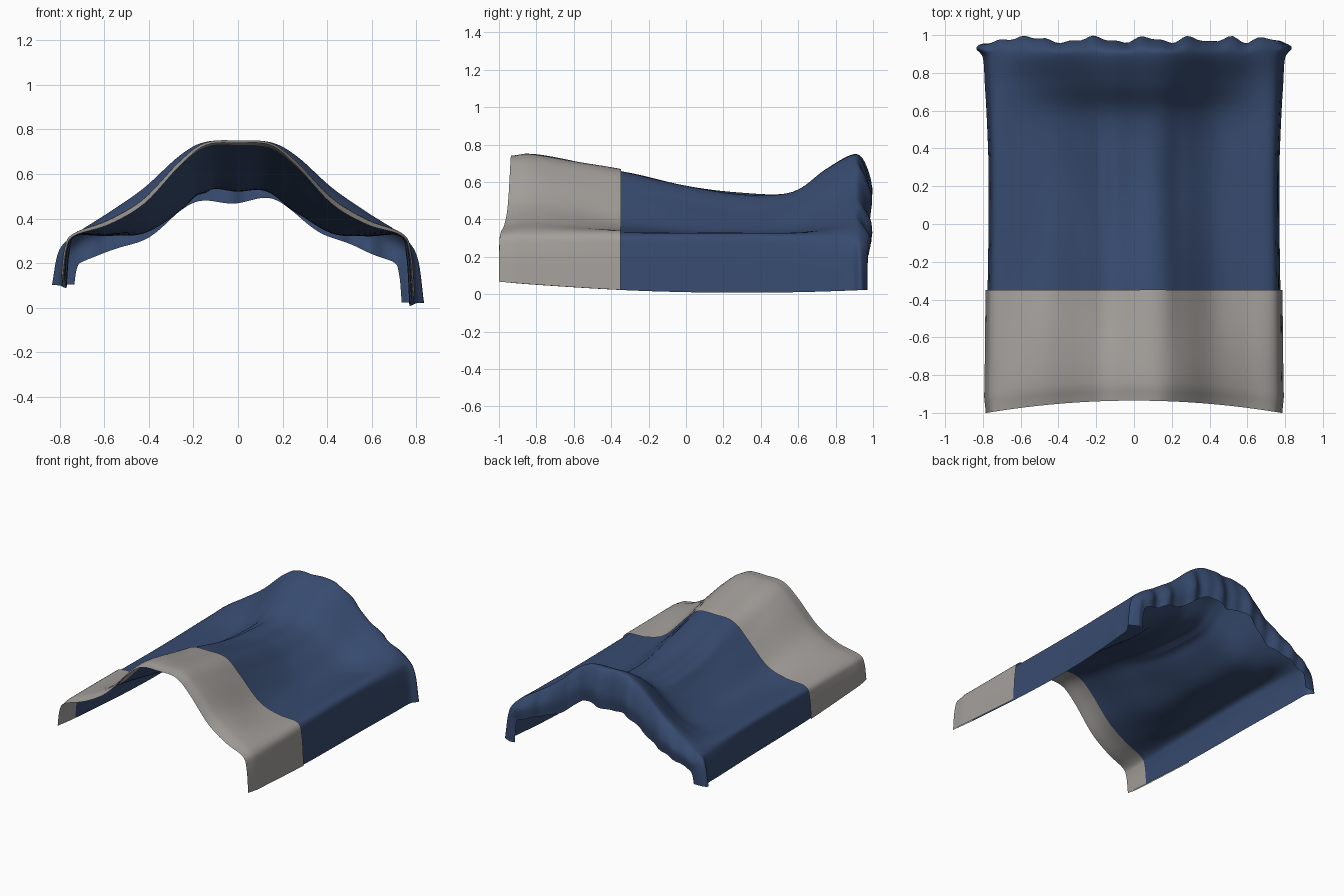
import bpy, bmesh, math
from mathutils import Vector

if "Cube" in bpy.data.objects:
    bpy.data.objects.remove(bpy.data.objects["Cube"])

def material(name, rgb):
    m = bpy.data.materials.new(name)
    m.diffuse_color = (*rgb, 1)
    m.use_nodes = True
    m.node_tree.nodes["Principled BSDF"].inputs["Base Color"].default_value = m.diffuse_color
    return m

BLUE = material("navy blanket", (0.038, 0.070, 0.160))
GREY = material("warm grey lining", (0.37, 0.35, 0.33))

# Right half of the hump: distance from centre, share of ridge height
HUMP = [(0, 1), (.145, .98), (.26, .78), (.42, .38), (.58, .14), (.73, 0)]
# Stations: y, ridge height, hump sharpness, shoulder height, side flare
ROWS = [
    (-1, .738, 1.1, .325, .785),
    (-.8, .727, 1, .325, .78),
    (-.35, .655, 1.6, .322, .775),
    (0, .59, 2.4, .322, .77),
    (.3, .555, 2.9, .322, .77),
    (.57, .555, 2, .322, .78),
    (.74, .665, 1.05, .325, .79),
    (.88, .745, .75, .33, .8),
    (.935, .73, .75, .32, .835),
    (.975, .6, .8, .27, .78),
    (.965, .485, .9, .21, .735),
]

def section(row):
    y, ridge, sharp, shoulder, flare = row
    width = min(1, flare / .775)
    half = [(x * width, shoulder + (ridge - shoulder) * b ** sharp) for x, b in HUMP]
    top = [Vector((-x, y, z)) for x, z in half[:0:-1]] + [Vector((x, y, z)) for x, z in half]
    # The side flaps hang lower on the right than on the left
    low = .008 + .035 * (y - .3) ** 2
    sides = []
    for s, z in ((-1, low + .08), (1, low)):
        corner = Vector((s * .73 * width, y, shoulder))
        end = Vector((s * flare, y, z))
        mid = corner.lerp(end, .3)
        mid.x = corner.x * .3 + end.x * .7
        sides.append((end, mid))
    (l0, l1), (r0, r1) = sides
    return [l0, l1] + top + [r1, r0]

def spline(pts, n):
    """Catmull-Rom curve through pts, n steps per span."""
    p = [2 * pts[0] - pts[1]] + pts + [2 * pts[-1] - pts[-2]]
    out = []
    for i in range(1, len(p) - 2):
        a, b, c, d = p[i - 1:i + 3]
        for k in range(n):
            t = k / n
            out.append(.5 * (2 * b + (c - a) * t + (2 * a - 5 * b + 4 * c - d) * t * t
                             + (3 * b - a - 3 * c + d) * t ** 3))
    return out + [pts[-1].copy()]

N = 6
across = [spline(section(r), N) for r in ROWS]
grid = list(zip(*[spline(list(col), N) for col in zip(*across)]))

# Bowed front edge, folds and ruffled back hem
for j, line in enumerate(grid):
    for v in line:
        x, y = v.x, v.y
        front = max(0, min(1, (-.5 - y) / .5))
        v.y += .065 * front * max(0, 1 - (x / .78) ** 2)
        flat = max(0, 1 - (x / .72) ** 4)
        along = math.exp(-((y - .25) / .35) ** 2)
        v.z -= .02 * along * math.exp(-((x + .15) / .025) ** 2)
        v.z -= .03 * along * math.exp(-(x / .1) ** 2)
        v.z -= .025 * along * math.exp(-((x - .17) / .08) ** 2)
        v.z += flat * .004 * math.sin(9 * x + 5 * y) * math.sin(7 * y + 1)
        hem = max(0, min(1, (j - 7 * N) / (2 * N)))
        v.y += hem * (.014 * math.sin(24 * x + 8 * x * x) + .007 * math.sin(51 * x))
        v.z += .014 * hem * max(0, j - 8 * N) / (2 * N) * flat * math.sin(17 * x - 1)

def sheet(name, lines, mat_rule, lift=0):
    bm = bmesh.new()
    vs = [[bm.verts.new(p) for p in line] for line in lines]
    for j in range(len(vs) - 1):
        for i in range(len(vs[0]) - 1):
            f = bm.faces.new((vs[j][i], vs[j][i + 1], vs[j + 1][i + 1], vs[j + 1][i]))
            f.material_index = mat_rule(j)
            f.smooth = True
    bm.normal_update()
    move = [(v, v.normal * lift * min(1, j / 3)) for j, line in enumerate(vs) for v in line]
    for v, d in move:
        v.co += d
    me = bpy.data.meshes.new(name)
    bm.to_mesh(me)
    bm.free()
    me.materials.append(BLUE)
    me.materials.append(GREY)
    ob = bpy.data.objects.new(name, me)
    bpy.context.collection.objects.link(ob)
    return ob

# Main blanket, with the lining colour on its front strip
sheet("draped_blanket", grid, lambda j: 1 if j < N else 0)
# Front part turned back over the blanket, joined at the front edge
sheet("folded_back_flap", grid[:2 * N + 1], lambda j: 1, lift=.011)
